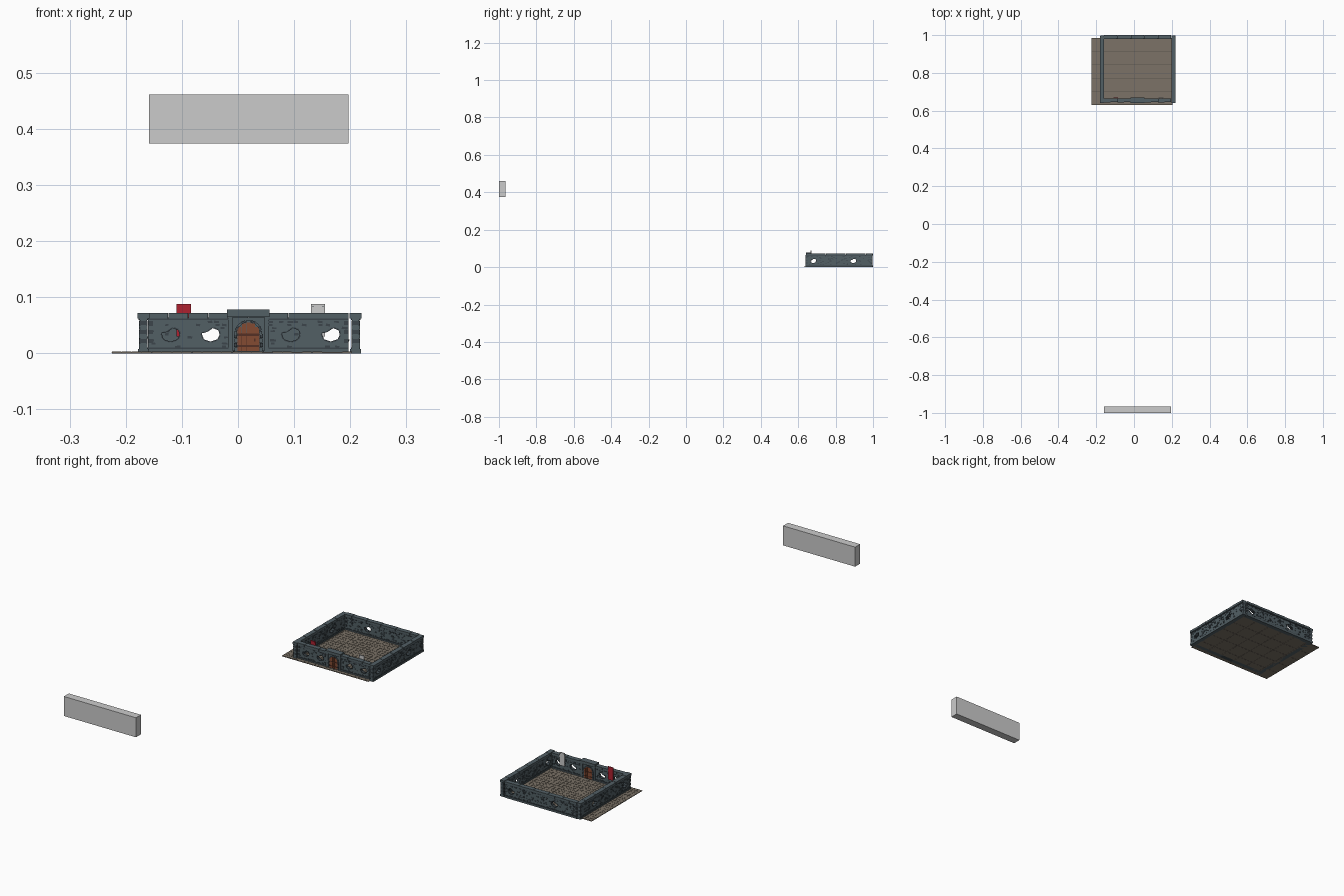
import bpy, bmesh, math, random
from mathutils import Matrix, Vector

if "Cube" in bpy.data.objects:
    bpy.data.objects.remove(bpy.data.objects["Cube"])

random.seed(4)
T = 0.0714            # tile pitch


def mat(name, r, g, b):
    m = bpy.data.materials.new(name)
    m.diffuse_color = (r, g, b, 1)
    m.use_nodes = True
    m.node_tree.nodes["Principled BSDF"].inputs["Base Color"].default_value = m.diffuse_color
    return m


STONE = mat("slate stone", 0.085, 0.115, 0.13)
DARK = mat("dark slate", 0.045, 0.06, 0.07)
FLOOR = mat("floor stone", 0.2, 0.17, 0.135)
GROUT = mat("floor grout", 0.11, 0.095, 0.078)
WOOD = mat("door wood", 0.23, 0.07, 0.032)
IRON = mat("dark wood strap", 0.09, 0.03, 0.018)
RED = mat("red cloth", 0.42, 0.015, 0.03)
GREY = mat("light grey", 0.6, 0.6, 0.6)


def finish(name, bm, mats, matrix=Matrix()):
    bmesh.ops.recalc_face_normals(bm, faces=bm.faces)
    me = bpy.data.meshes.new(name)
    bm.to_mesh(me)
    bm.free()
    for m in mats:
        me.materials.append(m)
    ob = bpy.data.objects.new(name, me)
    ob.matrix_world = matrix
    bpy.context.collection.objects.link(ob)
    return ob


def box(bm, x0, x1, y0, y1, z0, z1, mi=0, spin=0.0):
    """Axis aligned box, optionally turned in the xz plane about its middle."""
    c = Vector(((x0 + x1) / 2, (y0 + y1) / 2, (z0 + z1) / 2))
    m = (Matrix.Translation(c) @ Matrix.Rotation(spin, 4, 'Y')
         @ Matrix.Diagonal((x1 - x0, y1 - y0, z1 - z0, 1)))
    vs = bmesh.ops.create_cube(bm, size=1, matrix=m)['verts']
    for f in {f for v in vs for f in v.link_faces}:
        f.material_index = mi


# broken window outline, matched point by point to the panel outline
HOLE = [(-.016, .036), (-.006, .038), (.004, .045), (.014, .041),
        (.016, .033), (.012, .025), (0, .021), (-.012, .025)]
HALF = 0.006          # panel half thickness


def window_panel(bm, u):
    z0, z1, w, s = 0.005, 0.064, T / 2, 0.004
    outer = [(-w, .036), (-w, z1), (0, z1), (w, z1), (w, .033), (w, z0), (0, z0), (-w, z0)]
    rings = {}
    for side in (-1, 1):
        for key, pts, off in (('o', outer, 0), ('i', HOLE, s)):
            rings[key, side] = [bm.verts.new((u + x + off, side * HALF, z)) for x, z in pts]
    for i in range(8):
        j = (i + 1) % 8
        for side in (-1, 1):
            o, n = rings['o', side], rings['i', side]
            bm.faces.new((o[i], o[j], n[j], n[i]))
        for key in 'oi':
            a, b = rings[key, -1], rings[key, 1]
            bm.faces.new((a[i], a[j], b[j], b[i])).material_index = 1 if key == 'i' else 0
    # chipped stones round the opening
    for i in range(8):
        (xa, za), (xb, zb) = HOLE[i], HOLE[(i + 1) % 8]
        cx, cz = (xa + xb) / 2 * 1.1 + u + s, .033 + ((za + zb) / 2 - .033) * 1.12
        ln = math.hypot(xb - xa, zb - za) * 0.42
        box(bm, cx - ln, cx + ln, -HALF - .0012, HALF + .0012, cz - .0011, cz + .0011, 1,
            -math.atan2(zb - za, xb - xa))


def bricks(bm, u, clear):
    """Raised bricks on both faces, kept off the middle of the tile."""
    for side in (-1, 1):
        for row in range(9):
            z = 0.012 + row * 0.0055
            for k in range(5):
                x = -0.029 + k * 0.0143 + random.uniform(-.004, .004)
                if random.random() < 0.5:
                    continue
                if clear and abs(x - .003) < 0.022 and 0.017 < z < 0.049:
                    continue
                a, h = random.uniform(.003, .0055), random.uniform(.0014, .0022)
                y0, y1 = sorted((side * (HALF - .001), side * (HALF + .0016)))
                box(bm, u + x - a, u + x + a, y0, y1, z - h, z + h,
                    random.choice((0, 1, 1)), random.uniform(-.12, .12))


def door(bm, u):
    """Arched plank door with straps and an arch of stones, seen from both sides."""
    r, spring = 0.0195, 0.036
    for k in range(5):
        x = (k - 2) * 0.0078
        top = spring + math.sqrt(r * r - x * x) * 0.95
        box(bm, u + x - .0036, u + x + .0036, -.0085, .0085, .003, top, 2)
    for z in (.013, .033):
        box(bm, u - .019, u + .019, -.0095, .0095, z - .002, z + .002, 3)
    box(bm, u + .010, u + .013, -.0105, .0105, .021, .026, 3)
    box(bm, u - .0195, u + .0195, -.0075, .0075, .003, .036, 3)
    for k in range(9):
        a = math.pi * k / 8
        x, z = u + math.cos(a) * .0222, spring + math.sin(a) * .0212
        box(bm, x - .0036, x + .0036, -.0095, .0095, z - .0022, z + .0022, k % 2, math.pi / 2 - a)
    for sx in (-1, 1):
        for k in range(4):
            x = u + sx * (.0222 + .001 * (k % 2))
            box(bm, x - .0026, x + .0026, -.0095, .0095, .003 + k * .008, .0102 + k * .008, k % 2)


def wall(name, centre, angle, plan):
    """plan: one letter a tile, w = broken window, s = solid, d = door."""
    bm = bmesh.new()
    n = len(plan)
    for i, kind in enumerate(plan):
        u = (i - (n - 1) / 2) * T
        a, b = u - T / 2, u + T / 2
        if kind == 'w':
            window_panel(bm, u)
        else:
            box(bm, a, b, -HALF, HALF, .005, .064)
        if kind == 'd':
            door(bm, u)
            box(bm, a - .002, b + .002, -.014, .014, .065, .078)
            for x in (a + .004, b - .004):
                box(bm, x - .004, x + .004, -.0095, .0095, 0, .066, 0)
            box(bm, a, b, -.0095, .0095, 0, .004, 1)
        else:
            bricks(bm, u, kind == 'w')
            # cap stones and footing
            box(bm, a + .0004, u - .0004, -.0105, .0105, .062, .0722)
            box(bm, u + .0004, b - .0004, -.0102, .0102, .062, .0715)
            box(bm, a, b, -.0085, .0085, .059, .0625, 1)
            box(bm, a, b, -.0095, .0095, 0, .008)
            box(bm, a, b, -.0078, .0078, .008, .0105, 1)
    # quoins at both ends
    for sx in (-1, 1):
        x = sx * (n * T / 2 - .004)
        for k in range(6):
            w = .003 + .0015 * (k % 2)
            box(bm, x - w, x + w * (1 if sx < 0 else .9), -.0075, .0075,
                .0105 + k * .008, .0178 + k * .008, k % 2)
    finish(name, bm, [STONE, DARK, WOOD, IRON],
           Matrix.Translation(centre) @ Matrix.Rotation(angle, 4, 'Z'))


wall("front_wall", (0.0185, 0.655, 0), 0, "wwdww")
wall("back_wall", (0.0185, 0.9895, 0), 0, "swssw")
wall("right_wall", (0.2095, 0.8185, 0), math.pi / 2, "wssws")
wall("left_wall", (-0.1685, 0.8185, 0), math.pi / 2, "wssws")

# paved floor: six by five tiles, each with four by four slabs
bm = bmesh.new()
for i in range(6):
    for j in range(5):
        x, y = -0.225 + i * T, 0.629 + j * T
        box(bm, x + .0007, x + T - .0007, y + .0007, y + T - .0007, 0, .0022, 0)
        p = T / 4
        for k in range(16):
            a, b = x + (k % 4) * p, y + (k // 4) * p
            h = random.uniform(.0027, .0033)
            g = random.uniform(.0003, .0008)
            box(bm, a + g, a + p - g, b + g, b + p - g, .002, h, 0)
box(bm, -0.225, -0.225 + 6 * T, 0.629, 0.629 + 5 * T, .0006, .0016, 1)
finish("paved_floor", bm, [FLOOR, GROUT])

# hanging cloths behind the front wall
for name, x, m in (("red_banner", -0.097, RED), ("grey_banner", 0.1425, GREY)):
    bm = bmesh.new()
    box(bm, x - .0128, x + .0128, .666, .670, .030, .088)
    for sx in (-1, 1):
        box(bm, x + sx * .009 - .0008, x + sx * .009 + .0008, .6652, .6708, .083, .0846, 1)
    finish(name, bm, [m, m if m is RED else DARK])

# separate plain block
bm = bmesh.new()
box(bm, -0.159, 0.197, -1.0, -0.965, .374, .461)
finish("plain_block", bm, [GREY])
